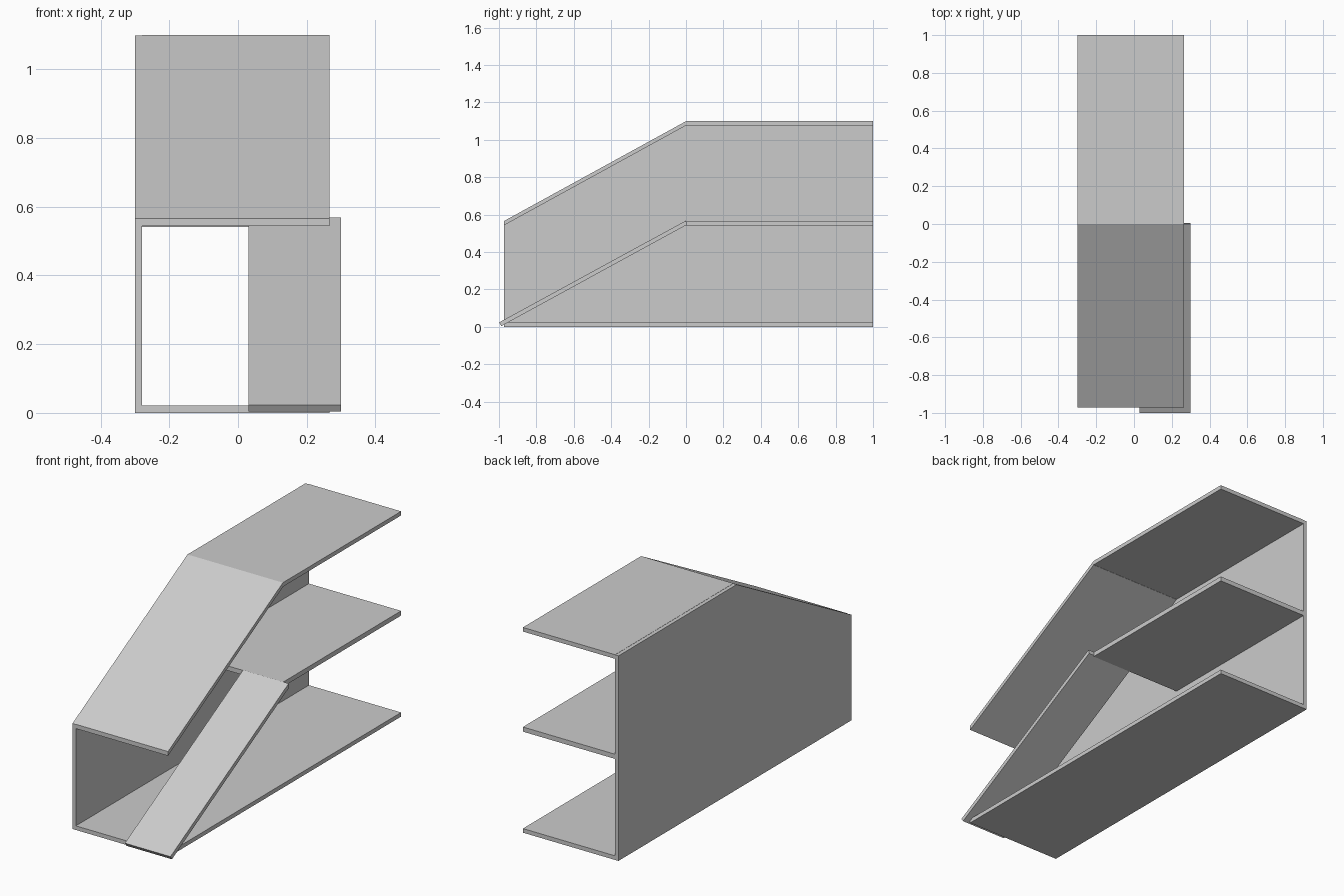
import bpy

if "Cube" in bpy.data.objects:
    bpy.data.objects.remove(bpy.data.objects["Cube"])


def extrude_profile(name, profile, x0, x1):
    """Solid made from a (y, z) side profile swept from x0 to x1."""
    n = len(profile)
    verts = [(x, y, z) for x in (x0, x1) for y, z in profile]
    faces = [tuple(reversed(range(n))), tuple(range(n, 2 * n))]
    faces += [(i, (i + 1) % n, n + (i + 1) % n, n + i) for i in range(n)]
    mesh = bpy.data.meshes.new(name)
    mesh.from_pydata(verts, [], faces)
    obj = bpy.data.objects.new(name, mesh)
    bpy.context.collection.objects.link(obj)
    return obj


LEFT, RIGHT = -0.30, 0.266
INNER = -0.28          # inner face of the side wall
FRONT, BACK = -0.972, 1.0
T = 0.022              # panel thickness

# Side wall, fitted under the roof panels
extrude_profile("side_wall",
                [(FRONT, 0), (BACK, 0), (BACK, 1.098), (0, 1.098), (FRONT, 0.565)],
                LEFT, INNER)

# Horizontal floors and flat roof, butted against the wall
for name, y0, top, t in (("ground_floor", FRONT, 0.022, T),
                         ("upper_floor", 0.0, 0.566, 0.025),
                         ("flat_roof", 0.0, 1.099, T)):
    extrude_profile(name, [(y0, top - t), (BACK, top - t), (BACK, top), (y0, top)],
                    INNER, RIGHT)

# Sloping roof over the stair
extrude_profile("sloped_roof",
                [(FRONT, 0.543), (0, 1.076), (0, 1.099), (FRONT, 0.566)],
                INNER, RIGHT)

# Narrow ramp up to the upper floor, cut square at its foot
extrude_profile("ramp",
                [(-0.987, 0.004), (0.004, 0.545), (0.0, 0.568), (-1.0, 0.023)],
                0.03, 0.30)
